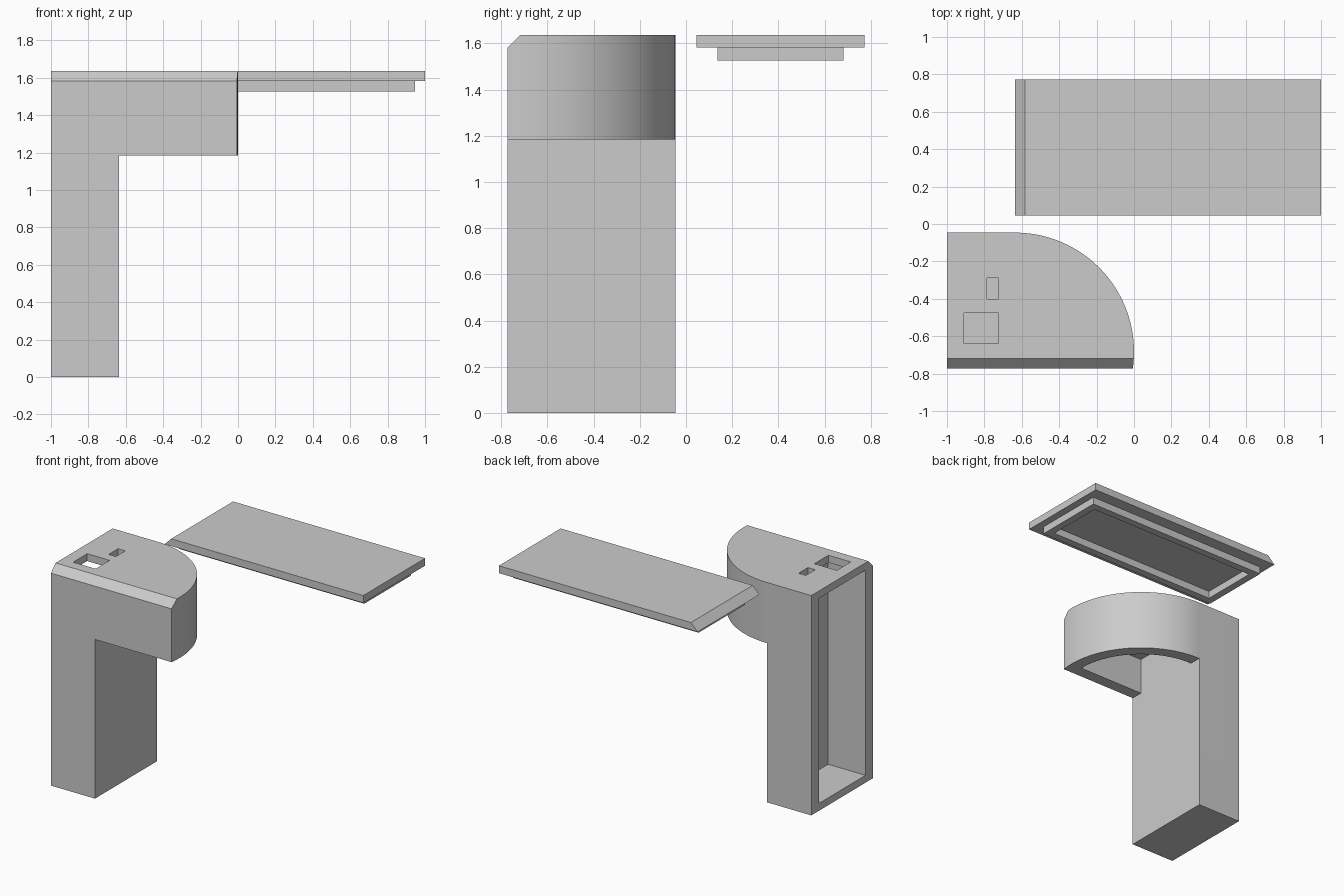
import bpy, bmesh, math

cube = bpy.data.objects.get("Cube")
if cube:
    bpy.data.objects.remove(cube, do_unlink=True)

grey = bpy.data.materials.new("light_grey")
grey.use_nodes = True
grey.diffuse_color = (0.6, 0.6, 0.6, 1)
grey.node_tree.nodes["Principled BSDF"].inputs["Base Color"].default_value = (0.6, 0.6, 0.6, 1)

# Shared dimensions
H = 1.637            # overall height, also the cover length
R = 0.637            # head radius
T = 0.055            # thin walls, cover and chamfer
W = 0.09             # thick walls
FRONT, BACK = -0.773, -0.046
CX, CY = -R, BACK - R
HEAD_Z = 1.185


def prism(name, points, low, high, axis="z"):
    """Extrude a 2D outline along z (points are x, y), x (y, z) or y (x, z)."""
    place = {"z": lambda p, d: (p[0], p[1], d),
             "x": lambda p, d: (d, p[0], p[1]),
             "y": lambda p, d: (p[0], d, p[1])}[axis]
    bm = bmesh.new()
    ends = [[bm.verts.new(place(p, d)) for p in points] for d in (low, high)]
    for loop in ends:
        bm.faces.new(loop)
    n = len(points)
    for i in range(n):
        j = (i + 1) % n
        bm.faces.new((ends[0][i], ends[0][j], ends[1][j], ends[1][i]))
    bmesh.ops.recalc_face_normals(bm, faces=bm.faces)
    mesh = bpy.data.meshes.new(name)
    bm.to_mesh(mesh)
    bm.free()
    mesh.materials.append(grey)
    obj = bpy.data.objects.new(name, mesh)
    bpy.context.collection.objects.link(obj)
    return obj


def box(name, x, y, z):
    return prism(name, [(x[0], y[0]), (x[1], y[0]), (x[1], y[1]), (x[0], y[1])], *z)


def arc(radius, start, end, steps):
    angles = [start + (end - start) * i / steps for i in range(steps + 1)]
    return [(CX + radius * math.cos(a), CY + radius * math.sin(a)) for a in angles]


def carve(target, cutters):
    """Subtract each cutter in turn, then remove it."""
    bpy.context.view_layer.objects.active = target
    for cutter in cutters:
        cutter.hide_render = True
        mod = target.modifiers.new("cut", "BOOLEAN")
        mod.operation, mod.solver, mod.object = "DIFFERENCE", "EXACT", cutter
        bpy.ops.object.modifier_apply(modifier=mod.name)
        bpy.data.objects.remove(cutter, do_unlink=True)


def smooth(obj):
    bpy.ops.object.select_all(action="DESELECT")
    obj.select_set(True)
    bpy.context.view_layer.objects.active = obj
    bpy.ops.object.shade_smooth_by_angle(angle=math.radians(25))


# Body: rounded outline at full height, cut back to a leg with an overhanging head
outline = [(-1, FRONT)] + arc(R, math.asin((FRONT - CY) / R), math.pi / 2, 56) + [(-1, BACK)]
body = prism("body", outline, 0, H)
pocket = [(CX, CY)] + arc(R - W, 0, math.pi / 2, 48)
carve(body, [
    box("under_head", (CX, 1), (-1, 1), (-1, HEAD_Z)),
    prism("front_chamfer", [(FRONT - T, H - 2 * T), (FRONT + 2 * T, H + T),
                            (FRONT - T, H + T)], -2, 1, "x"),
    box("leg_cavity", (-2, CX - T), (FRONT + W, BACK - W), (T, H - T)),
    prism("head_pocket", pocket, HEAD_Z - W, H - 2 * W),
    box("large_slot", (-0.91, -0.725), (-0.64, -0.475), (H - W, 2)),
    box("small_slot", (-0.785, -0.725), (-0.4, -0.29), (H - W, 2)),
])
smooth(body)

# Cover plate with one chamfered end
cover_profile = [(CX, H - T), (1, H - T), (1, H), (CX + T, H)]
prism("cover_plate", cover_profile, -BACK, -FRONT, "y")

# Raised rim under the cover
x0, x1 = CX + T, 1 - T
y0, y1 = -BACK + W, -FRONT - W
rim = box("cover_rim", (x0, x1), (y0, y1), (H - 2 * T, H - T))
carve(rim, [box("rim_opening", (x0 + T, x1 - T), (y0 + T, y1 - T), (1, 2))])
